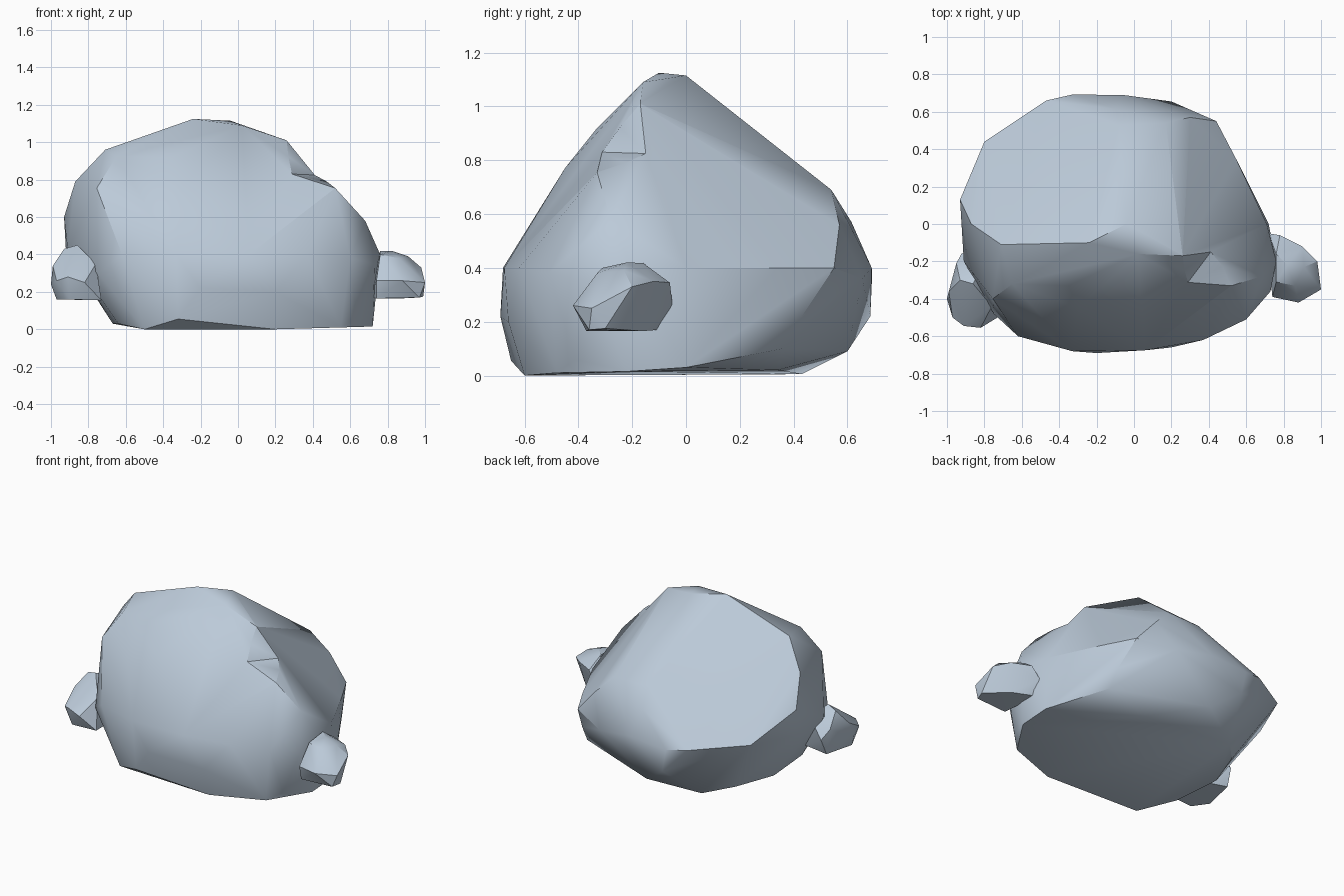
import bpy, bmesh
from mathutils import Vector

if "Cube" in bpy.data.objects:
    bpy.data.objects.remove(bpy.data.objects["Cube"])

stone_mat = bpy.data.materials.new("blue_grey_stone")
stone_mat.diffuse_color = (.5, .59, .69, 1)
stone_mat.use_nodes = True
stone_mat.node_tree.nodes["Principled BSDF"].inputs["Base Color"].default_value = stone_mat.diffuse_color


def hull(name, pts):
    """Faceted convex stone around a few corner points."""
    bm = bmesh.new()
    for p in pts:
        bm.verts.new(p)
    res = bmesh.ops.convex_hull(bm, input=bm.verts)
    junk = {v for v in res["geom_interior"] + res["geom_unused"]
            if isinstance(v, bmesh.types.BMVert)}
    bmesh.ops.delete(bm, geom=list(junk), context='VERTS')
    bmesh.ops.recalc_face_normals(bm, faces=bm.faces)
    me = bpy.data.meshes.new(name)
    bm.to_mesh(me)
    bm.free()
    me.materials.append(stone_mat)
    ob = bpy.data.objects.new(name, me)
    bpy.context.collection.objects.link(ob)
    return ob


def smooth(ob, angle):
    bpy.ops.object.select_all(action='DESELECT')
    ob.select_set(True)
    bpy.context.view_layer.objects.active = ob
    bpy.ops.object.shade_smooth_by_angle(angle=angle)


# Main boulder: corners at the foot, around the belly, and along the crest
foot = [(-.5, -.57, 0), (-.32, -.65, .055), (.2, -.6, 0), (.55, -.48, .01),
        (.63, -.41, .06), (.72, -.22, .015), (.72, 0, .03), (.5, .36, .1),
        (.2, .34, .02), (-.42, .43, .005), (-.12, .6, .09), (-.57, .27, .03),
        (-.67, 0, .03), (-.64, -.35, .03)]
belly = [(-.2, -.69, .22), (.2, -.66, .2), (-.33, -.68, .4), (.06, -.675, .4),
         (.37, -.62, .4), (.6, -.51, .38), (-.62, -.6, .4), (-.75, -.48, .3),
         (.73, -.36, .35), (.76, -.2, .4), (.71, 0, .4), (.55, .34, .4),
         (.44, .55, .4), (.49, .43, .22), (.2, .655, .36), (-.06, .69, .4),
         (-.33, .692, .38), (-.3, .685, .22), (-.47, .66, .4), (-.8, .44, .44),
         (-.92, .13, .42), (-.91, -.2, .42)]
crest = [(-.93, .13, .6), (-.87, 0, .79), (-.71, -.11, .96), (-.65, -.32, .925),
         (-.755, -.4, .755), (-.24, -.1, 1.125), (-.04, 0, 1.115),
         (.02, -.16, 1.09), (.26, -.17, 1.01), (.52, -.33, .755),
         (.68, -.28, .58), (.3, .57, .56), (.17, .54, .69), (-.08, .53, .69),
         (-.1, .615, .57)]
face_bulge = [(-.3, -.45, .77), (-.35, -.33, .92)]
boulder = hull("boulder", foot + belly + crest + face_bulge)

# Chipped notch on the upper right edge
a, b, c, d = map(Vector, [(.26, -.17, 1.01), (.29, -.31, .83),
                          (.41, -.15, .825), (.52, -.33, .755)])
m = (b + c) / 2
cutter = hull("notch_cutter", [a + (a - m) * .05, b + (b - c) * .5,
                               c + (c - b) * .3, d + (d - m) * .05])
mod = boulder.modifiers.new("notch", 'BOOLEAN')
mod.operation = 'DIFFERENCE'
mod.solver = 'EXACT'
mod.object = cutter
bpy.context.view_layer.objects.active = boulder
bpy.ops.object.modifier_apply(modifier=mod.name)
bpy.data.objects.remove(cutter)
smooth(boulder, .6)

# Small stones leaning on each side
right_stone = hull("right_stone", [
    (.71, -.1, .17), (.87, -.16, .165), (.99, -.3, .175), (.97, -.36, .17),
    (.74, -.37, .165), (.74, -.39, .26), (.88, -.42, .26), (1, -.35, .25),
    (.98, -.2, .33), (.9, -.12, .35), (.78, -.06, .345), (.72, -.05, .26),
    (.91, -.23, .39), (.86, -.33, .38), (.76, -.31, .4), (.82, -.22, .42),
    (.76, -.16, .418)])
left_stone = hull("left_stone", [
    (-.97, -.42, .16), (-.9, -.52, .16), (-.73, -.5, .155), (-.73, -.25, .16),
    (-.93, -.2, .17), (-1, -.4, .24), (-.97, -.5, .26), (-.82, -.555, .25),
    (-.91, -.545, .28), (-.76, -.44, .35), (-.99, -.36, .34), (-.95, -.21, .34),
    (-.92, -.155, .28), (-.93, -.3, .43), (-.86, -.32, .45), (-.8, -.2, .4)])
for stone in (right_stone, left_stone):
    smooth(stone, .6)
